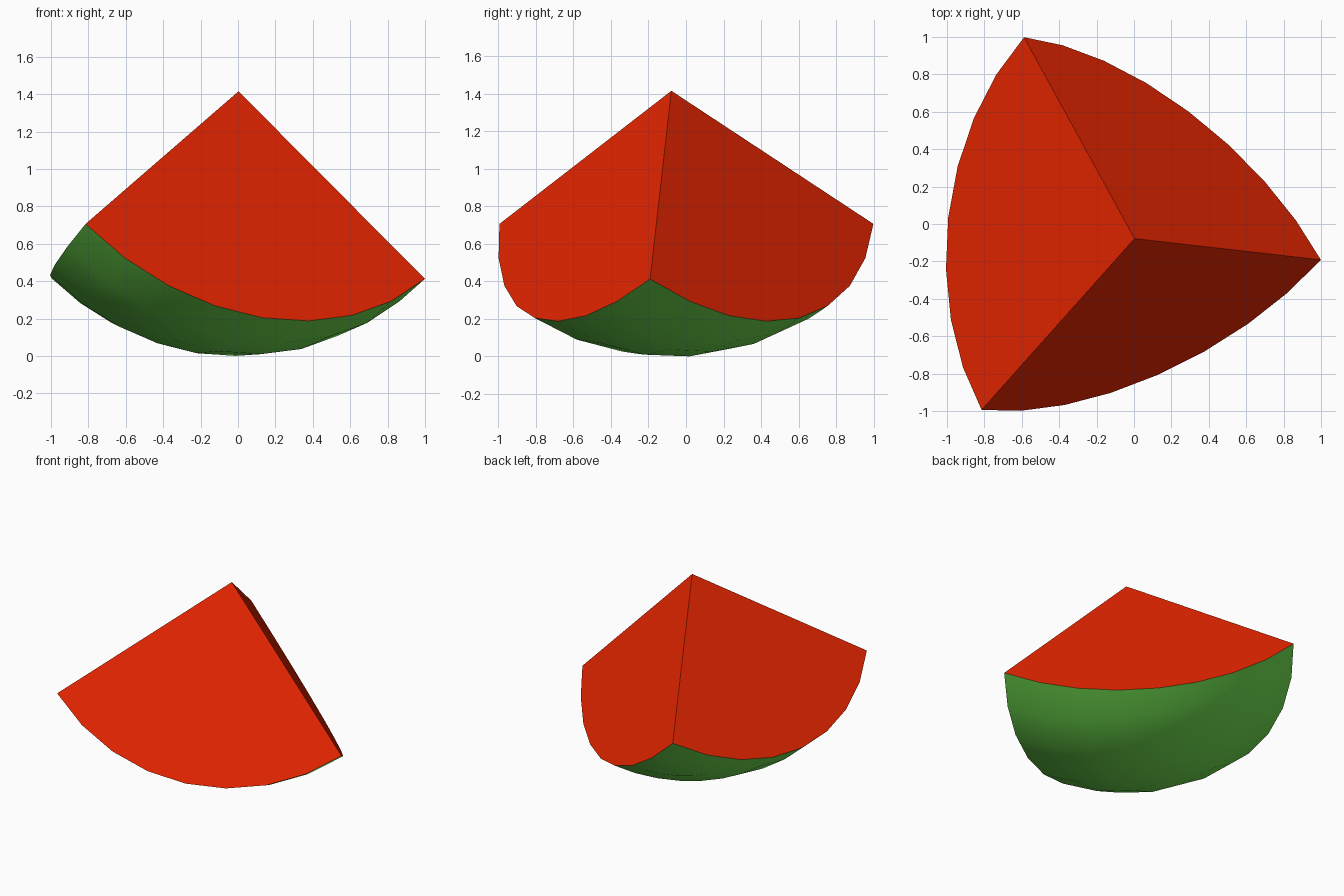
import bpy, bmesh, math
from mathutils import Matrix, Euler

cube = bpy.data.objects.get("Cube")
if cube:
    bpy.data.objects.remove(cube, do_unlink=True)

RADIUS = 1.418
EPS = 1e-4


def make_material(name, rgb):
    mat = bpy.data.materials.new(name)
    mat.use_nodes = True
    colour = (*rgb, 1.0)
    mat.diffuse_color = colour
    bsdf = next(n for n in mat.node_tree.nodes if n.type == 'BSDF_PRINCIPLED')
    bsdf.inputs["Base Color"].default_value = colour
    return mat


rind_green = make_material("rind green", (0.165, 0.75, 0.08))
flesh_red = make_material("flesh red", (0.8, 0.019, 0.0))

# Rind: the positive octant of a sphere
bm = bmesh.new()
bmesh.ops.create_uvsphere(bm, u_segments=32, v_segments=16, radius=RADIUS)
outside = [v for v in bm.verts if min(v.co) < -EPS]
bmesh.ops.delete(bm, geom=outside, context='VERTS')
for face in bm.faces:
    face.smooth = True
    face.material_index = 0

# Flesh: three flat quarter discs meeting at the tip
arcs = []
for axis in range(3):
    a, b = (axis + 1) % 3, (axis + 2) % 3
    rim = [v for v in bm.verts if abs(v.co[axis]) < EPS]
    arcs.append(sorted(rim, key=lambda v: math.atan2(v.co[b], v.co[a])))
tip = bm.verts.new((0, 0, 0))
for arc in arcs:
    face = bm.faces.new([tip] + arc)
    face.smooth = False
    face.material_index = 1
bmesh.ops.recalc_face_normals(bm, faces=bm.faces[:])

# Stand the wedge on its rind with the tip up
turn = Euler([math.radians(d) for d in (-135, 45, -6.5)]).to_matrix().to_4x4()
bm.transform(Matrix.Translation((0.003, -0.078, 1.415)) @ turn)

mesh = bpy.data.meshes.new("melon_wedge")
bm.to_mesh(mesh)
bm.free()
mesh.materials.append(rind_green)
mesh.materials.append(flesh_red)
wedge = bpy.data.objects.new("melon_wedge", mesh)
bpy.context.collection.objects.link(wedge)

# Smooth rind, crisp cut edges
bpy.ops.object.select_all(action='DESELECT')
wedge.select_set(True)
bpy.context.view_layer.objects.active = wedge
bpy.ops.object.shade_smooth_by_angle(angle=math.radians(30))
